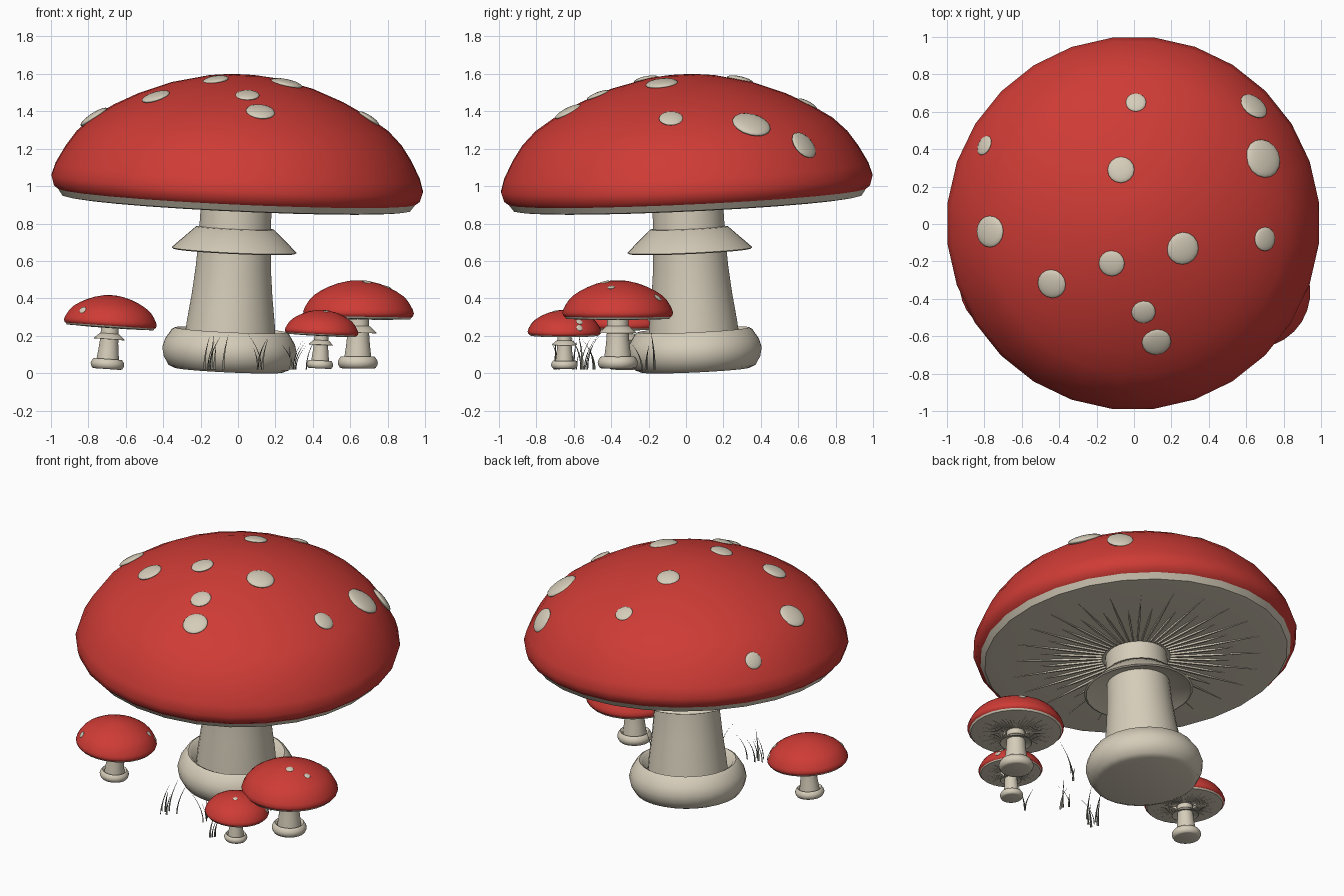
import bpy, bmesh, math, random
from mathutils import Vector, Matrix
from mathutils.bvhtree import BVHTree

if "Cube" in bpy.data.objects:
    bpy.data.objects.remove(bpy.data.objects["Cube"])

random.seed(4)
SIDES = 28


def material(name, rgb):
    m = bpy.data.materials.new(name)
    m.diffuse_color = (*rgb, 1)
    m.use_nodes = True
    m.node_tree.nodes["Principled BSDF"].inputs["Base Color"].default_value = m.diffuse_color
    return m


RED = material("cap red", (0.62, 0.044, 0.036))
CREAM = material("cream", (0.67, 0.61, 0.49))
GRASS = material("grass grey", (0.18, 0.175, 0.14))


def finish(name, bm, mat, matrix=Matrix(), angle=40):
    """Turn a bmesh into a smooth shaded object."""
    bmesh.ops.recalc_face_normals(bm, faces=bm.faces)
    me = bpy.data.meshes.new(name)
    bm.to_mesh(me)
    bm.free()
    me.materials.append(mat)
    ob = bpy.data.objects.new(name, me)
    bpy.context.collection.objects.link(ob)
    ob.matrix_world = matrix
    bpy.ops.object.select_all(action='DESELECT')
    ob.select_set(True)
    bpy.context.view_layer.objects.active = ob
    bpy.ops.object.shade_smooth_by_angle(angle=math.radians(angle))
    return ob


def lathe(profile, closed=False):
    """Revolve (radius, height) points around z."""
    bm = bmesh.new()
    rings = []
    for r, z in profile:
        if r == 0:
            rings.append([bm.verts.new((0, 0, z))] * SIDES)
        else:
            rings.append([bm.verts.new((r * math.cos(a), r * math.sin(a), z))
                          for a in (2 * math.pi * (i + 0.5) / SIDES for i in range(SIDES))])
    pairs = list(zip(rings, rings[1:]))
    if closed:
        pairs.append((rings[-1], rings[0]))
    for a, b in pairs:
        for i in range(SIDES):
            j = (i + 1) % SIDES
            bm.faces.new(dict.fromkeys((a[i], a[j], b[j], b[i])))
    return bm


def facing(direction):
    return Vector((0, 0, 1)).rotation_difference(direction).to_matrix().to_4x4()


CAP = [(0, 1.583), (.09, 1.58), (.18, 1.57), (.38, 1.523), (.55, 1.457), (.68, 1.39),
       (.80, 1.312), (.875, 1.238), (.93, 1.158), (.98, 1.065), (1, 1.0), (.985, .95), (.96, .93)]
UNDERSIDE = [(.96, .93), (.935, .895), (.90, .89), (.5, .89), (0, .89)]
STEM = [(.25, .12), (.237, .25), (.217, .4), (.202, .55), (.194, .7), (.19, .895)]
SKIRT = [(.18, .765), (.21, .76), (.336, .642), (.325, .636), (.2, .69), (.18, .69)]
FOOT = [(0, .012), (.29, 0), (.325, .015), (.352, .06), (.362, .105), (.35, .15),
        (.315, .205), (.298, .215), (.28, .205), (.24, .14)]


def gills():
    """Thin radial blades hanging below the cap, alternately long and short."""
    bm = bmesh.new()
    for i in range(48):
        turn = Matrix.Rotation(2 * math.pi * i / 48, 3, 'Z')
        end = .78 if i % 2 else .6
        pts = [(.21, -.004), (.21, .004), (.45, .006), (end, 0), (.45, -.006)]
        top = [bm.verts.new(turn @ Vector((x, y, .893))) for x, y in pts]
        low = [bm.verts.new(turn @ Vector((x, y, .878 if x < end else .889))) for x, y in pts]
        bm.faces.new(low)
        for k in range(5):
            j = (k + 1) % 5
            bm.faces.new((top[k], top[j], low[j], low[k]))
    return bm


def mushroom(label, base, lean, size, spots):
    frame = (Matrix.Translation(base) @ facing(Vector((lean[0], lean[1], 1)))
             @ Matrix.Scale(size, 4))
    cap = lathe(CAP)
    bmesh.ops.recalc_face_normals(cap, faces=cap.faces)
    shape = cap.copy()
    shape.transform(frame)
    tree = BVHTree.FromBMesh(shape)
    shape.free()
    finish(label + "_cap", cap, RED, frame, 80)
    finish(label + "_cap_underside", lathe(UNDERSIDE), CREAM, frame)
    finish(label + "_gills", gills(), CREAM, frame, 20)
    finish(label + "_stem", lathe(STEM), CREAM, frame)
    finish(label + "_skirt", lathe(SKIRT, True), CREAM, frame)
    finish(label + "_foot", lathe(FOOT), CREAM, frame)
    # raised spots dropped onto the cap from above
    for x, y, r in spots:
        hit, normal, _, _ = tree.ray_cast(Vector((x, y, 3)), Vector((0, 0, -1)))
        if hit is None:
            hit, normal, _, _ = tree.find_nearest(Vector((x, y, base[2] + size)))
        if normal.z < 0:
            normal = -normal
        bm = bmesh.new()
        bmesh.ops.create_uvsphere(bm, u_segments=16, v_segments=10, radius=1)
        place = (Matrix.Translation(hit) @ facing(normal)
                 @ Matrix.Diagonal((r, r, r * .26, 1)))
        finish(label + "_spot", bm, CREAM, place, 80)


mushroom("large", (-.05, .05, .017), (.046, -.046), 1, [
    (.01, .65, .055), (.64, .63, .082), (-.80, .42, .055), (.69, .35, .105),
    (-.07, .29, .072), (-.77, -.04, .085), (.70, -.08, .065), (.26, -.13, .087),
    (-.12, -.21, .07), (-.44, -.32, .078), (.05, -.47, .065), (.12, -.63, .078)])
mushroom("left", (-.70, -.33, .022), (.07, 0), .25, [
    (-.83, -.49, .02), (-.50, -.24, .018), (-.49, -.19, .018)])
mushroom("right", (.64, -.365, .025), (.015, 0), .298, [
    (.69, -.43, .024), (.80, -.40, .02), (.77, -.15, .024)])
mushroom("front", (.437, -.65, .025), (.05, 0), .198, [
    (.47, -.70, .015), (.59, -.57, .018), (.615, -.57, .018)])


def grass_blade(x, y, height, bend, heading):
    """Narrow tapering blade that curves over towards its heading."""
    bm = bmesh.new()
    rows = []
    for k in range(6):
        t = k / 5
        w = .007 * (1 - t) + .0006
        c = bend * t * t
        rows.append([bm.verts.new(p) for p in
                     ((c, -w, height * t), (c + w * .6, 0, height * t), (c, w, height * t))])
    for a, b in zip(rows, rows[1:]):
        for i in range(3):
            j = (i + 1) % 3
            bm.faces.new((a[i], a[j], b[j], b[i]))
    bm.faces.new(rows[0])
    bm.faces.new(rows[-1])
    finish("grass_blade", bm, GRASS,
           Matrix.Translation((x, y, .02)) @ Matrix.Rotation(heading, 4, 'Z'))


# grass tufts: centre x, centre y, blade count
for cx, cy, count in ((-.13, -.57, 6), (.13, -.52, 4), (.32, -.70, 3), (.34, -.20, 3)):
    for i in range(count):
        grass_blade(cx + random.uniform(-.06, .06), cy + random.uniform(-.04, .04),
                    random.uniform(.11, .2), random.uniform(.03, .09),
                    random.uniform(0, 2 * math.pi))
